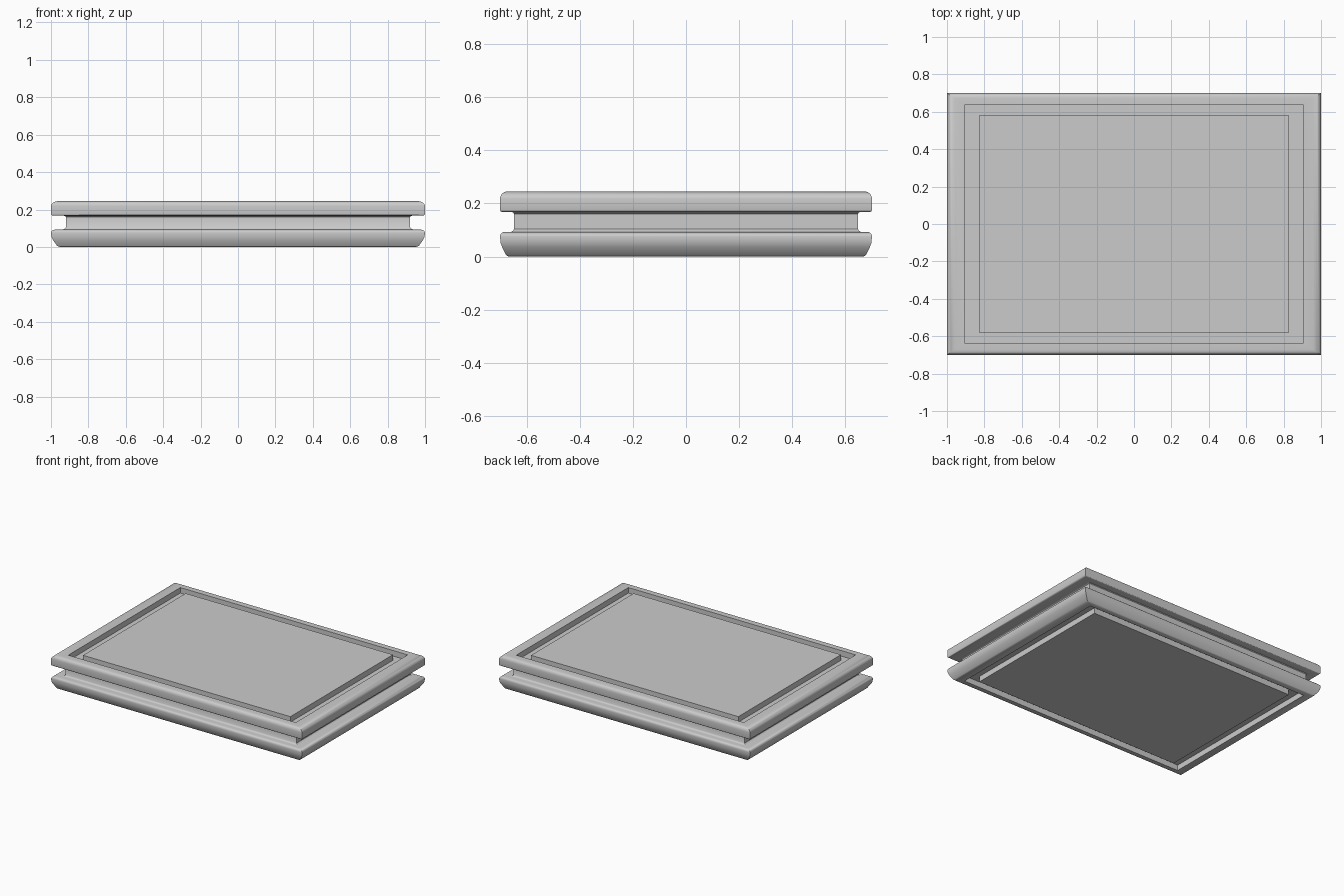
import bpy, bmesh, math

if "Cube" in bpy.data.objects:
    bpy.data.objects.remove(bpy.data.objects["Cube"])

HALF_X, HALF_Y = 1.0, 0.7
X_RATIO = 1.5          # mouldings are wider along x than along y


def arc(cd, cz, rd, rz, a0, a1, n=5):
    """Elliptical corner of the edge profile, as (inset, z) points."""
    pts = []
    for i in range(n + 1):
        a = math.radians(a0 + (a1 - a0) * i / n)
        pts.append((cd - rd * math.cos(a), cz + rz * math.sin(a)))
    return pts


def rect_loft(name, profile):
    """Sweep an (inset, z) profile round the rectangle and cap both ends."""
    bm = bmesh.new()
    rings = []
    for d, z in profile:
        x, y = HALF_X - d * X_RATIO, HALF_Y - d
        rings.append([bm.verts.new((sx * x, sy * y, z))
                      for sx, sy in ((-1, -1), (1, -1), (1, 1), (-1, 1))])
    for a, b in zip(rings, rings[1:]):
        for i in range(4):
            j = (i + 1) % 4
            bm.faces.new((a[i], a[j], b[j], b[i]))
    bm.faces.new(rings[0][::-1])
    bm.faces.new(rings[-1])
    bmesh.ops.recalc_face_normals(bm, faces=bm.faces)
    me = bpy.data.meshes.new(name)
    bm.to_mesh(me)
    bm.free()
    ob = bpy.data.objects.new(name, me)
    bpy.context.collection.objects.link(ob)
    bpy.ops.object.select_all(action='DESELECT')
    ob.select_set(True)
    bpy.context.view_layer.objects.active = ob
    bpy.ops.object.shade_smooth_by_angle(angle=math.radians(35))
    return ob


# Underside: panel, channel, flat rim
profile = [(0.116, 0.0), (0.116, 0.04), (0.0625, 0.04), (0.0625, 0.0)]
# Lower plate: tapered foot with a rounded upper lip
profile += [(0.031, 0.0), (0.022, 0.006), (0.008, 0.035), (0.002, 0.052)]
profile += arc(0.018, 0.075, 0.018, 0.018, 0, 90)
# Recessed waist with small coves
profile += [(0.042, 0.093), (0.049, 0.097), (0.053, 0.104),
            (0.053, 0.161), (0.049, 0.166), (0.042, 0.168)]
# Upper plate with rounded edge
profile += arc(0.008, 0.176, 0.008, 0.008, -90, 0, 3)
profile += arc(0.028, 0.217, 0.028, 0.028, 0, 90, 6)
# Top: rim, channel, panel
profile += [(0.0625, 0.245), (0.0625, 0.205), (0.116, 0.205), (0.116, 0.245)]

rect_loft("framed_slab", profile)
